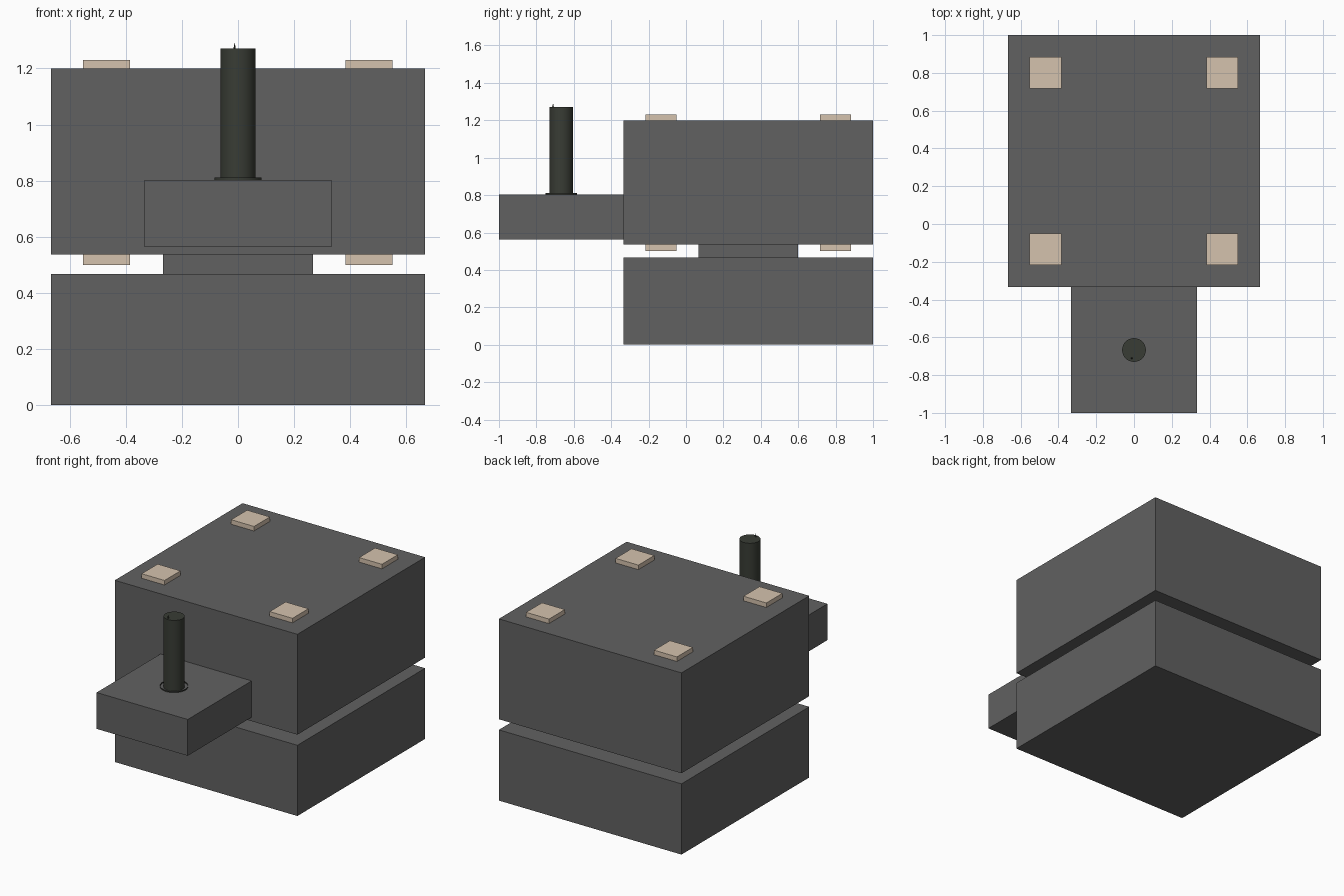
import bpy
import math

if "Cube" in bpy.data.objects:
    bpy.data.objects.remove(bpy.data.objects["Cube"])


def material(name, rgb):
    m = bpy.data.materials.new(name)
    m.diffuse_color = (*rgb, 1)
    m.use_nodes = True
    m.node_tree.nodes["Principled BSDF"].inputs["Base Color"].default_value = m.diffuse_color
    return m


GREY = material("dark_grey", (0.12, 0.12, 0.12))
TAN = material("tan", (0.66, 0.54, 0.42))
BLACK = material("soft_black", (0.04, 0.045, 0.035))


def box(name, x, y, z, mat):
    """Box from (min, max) pairs on each axis."""
    bpy.ops.mesh.primitive_cube_add(size=1, location=[(a + b) / 2 for a, b in (x, y, z)])
    o = bpy.context.object
    o.name = name
    o.scale = [b - a for a, b in (x, y, z)]
    bpy.ops.object.transform_apply(location=False, rotation=False, scale=True)
    o.data.materials.append(mat)
    return o


def cylinder(name, r, x, y, z0, z1, mat, fill='NGON', sides=32):
    bpy.ops.mesh.primitive_cylinder_add(vertices=sides, radius=r, depth=z1 - z0,
                                        end_fill_type=fill, location=(x, y, (z0 + z1) / 2))
    o = bpy.context.object
    o.name = name
    o.data.materials.append(mat)
    bpy.ops.object.shade_smooth_by_angle(angle=math.radians(40))
    return o


# Main stacked blocks with the recessed neck between them
box("base_block", (-0.667, 0.667), (-0.333, 1), (0, 0.467), GREY)
box("neck", (-0.267, 0.267), (0.067, 0.6), (0.467, 0.537), GREY)
box("upper_block", (-0.667, 0.667), (-0.333, 1), (0.537, 1.2), GREY)

# Front shelf
box("front_shelf", (-0.333, 0.333), (-1, -0.333), (0.563, 0.803), GREY)

# Square pads above and below the upper block, at all four corners
for level, z in (("top", (1.2, 1.23)), ("bottom", (0.5, 0.537))):
    for side, x in (("left", (-0.552, -0.385)), ("right", (0.383, 0.55))):
        for end, y in (("front", (-0.217, -0.05)), ("back", (0.717, 0.883))):
            box(f"{level}_pad_{side}_{end}", x, y, z, TAN)

# Upright lever with a thin open collar around its foot
cylinder("lever", 0.063, 0, -0.667, 0.57, 1.27, BLACK)
cylinder("lever_collar", 0.084, 0, -0.667, 0.80, 0.811, BLACK, 'NOTHING')

# Tiny spike on the lever tip
bpy.ops.mesh.primitive_cone_add(vertices=6, radius1=0.005, depth=0.022,
                                location=(-0.012, -0.711, 1.281))
spike = bpy.context.object
spike.name = "lever_tip_spike"
spike.data.materials.append(BLACK)
